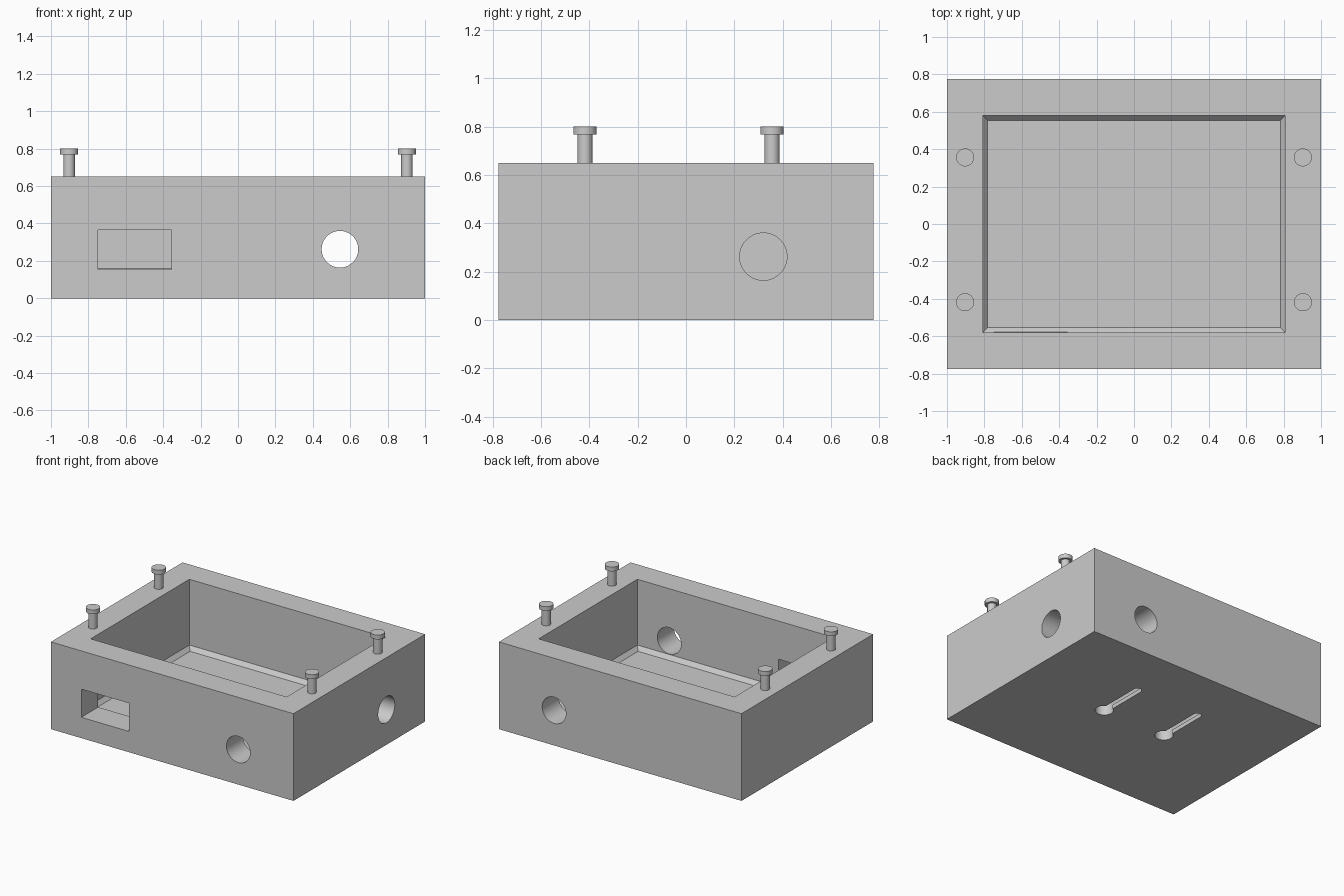
import bpy, bmesh, math
from mathutils import Matrix, Vector

if "Cube" in bpy.data.objects:
    bpy.data.objects.remove(bpy.data.objects["Cube"], do_unlink=True)

grey = bpy.data.materials.new("plain_grey")
grey.use_nodes = True
grey.diffuse_color = (0.6, 0.6, 0.6, 1)
grey.node_tree.nodes["Principled BSDF"].inputs["Base Color"].default_value = (0.6, 0.6, 0.6, 1)


def rect(hx, hy):
    return [(-hx, -hy), (hx, -hy), (hx, hy), (-hx, hy)]


def slot(r, length, n=24):
    """Rounded slot outline running from the origin along +y (a circle if length is 0)."""
    pts = []
    for i in range(2 * n):
        a = math.pi * (i + 0.5) / n
        pts.append((r * math.cos(a), r * math.sin(a) + (length if i < n else 0)))
    return pts


def loft(name, sections, location=(0, 0, 0)):
    """Solid through a stack of (outline, z) sections with equal point counts."""
    bm = bmesh.new()
    rings = [[bm.verts.new((x, y, z)) for x, y in pts] for pts, z in sections]
    bm.faces.new(rings[0][::-1])
    bm.faces.new(rings[-1])
    for a, b in zip(rings, rings[1:]):
        n = len(a)
        for i in range(n):
            j = (i + 1) % n
            bm.faces.new((a[i], a[j], b[j], b[i]))
    bmesh.ops.recalc_face_normals(bm, faces=bm.faces)
    bmesh.ops.translate(bm, vec=Vector(location), verts=bm.verts)
    mesh = bpy.data.meshes.new(name)
    bm.to_mesh(mesh)
    bm.free()
    mesh.materials.append(grey)
    obj = bpy.data.objects.new(name, mesh)
    bpy.context.collection.objects.link(obj)
    return obj


def select(obj):
    bpy.ops.object.select_all(action='DESELECT')
    obj.select_set(True)
    bpy.context.view_layer.objects.active = obj


def cut(target, cutter):
    cutter.hide_render = True
    mod = target.modifiers.new("cut", 'BOOLEAN')
    mod.operation = 'DIFFERENCE'
    mod.solver = 'EXACT'
    mod.object = cutter
    select(target)
    bpy.ops.object.modifier_apply(modifier=mod.name)
    bpy.data.objects.remove(cutter, do_unlink=True)


def smooth(obj):
    select(obj)
    bpy.ops.object.shade_smooth_by_angle(angle=math.radians(30))


# Enclosure block with a cavity whose floor has a chamfered edge
box = loft("enclosure", [(rect(1, 0.775), 0), (rect(1, 0.775), 0.65)])
outer, floor = rect(0.808, 0.581), rect(0.783, 0.554)
cut(box, loft("cavity_cutter", [(floor, 0.13), (outer, 0.16), (outer, 0.8)]))

# Rectangular socket in the front wall
cut(box, loft("socket_cutter", [(rect(0.197, 0.2), 0.155), (rect(0.197, 0.2), 0.365)],
              (-0.552, -0.7, 0)))

# Round cable hole through the front and back walls, another through the +x wall
round_hole = slot(0.098, 0)
through = loft("through_hole_cutter", [(round_hole, -1), (round_hole, 1)])
through.data.transform(Matrix.Translation((0.545, 0, 0.262)) @ Matrix.Rotation(math.pi / 2, 4, 'X'))
cut(box, through)
side = loft("side_hole_cutter", [(round_hole, -0.2), (round_hole, 0.2)])
side.data.transform(Matrix.Translation((0.9, 0.32, 0.262)) @ Matrix.Rotation(math.pi / 2, 4, 'Y'))
cut(box, side)

# Keyhole hangers in the underside: entry hole, narrow slot, wider hidden channel
for x in (-0.263, 0.263):
    for outline, low, high in ((slot(0.062, 0), -0.1, 0.09),
                               (slot(0.029, 0.35), -0.1, 0.05),
                               (slot(0.06, 0.35), 0.03, 0.088)):
        cut(box, loft("keyhole_cutter", [(outline, low), (outline, high)], (x, 0, 0)))
smooth(box)

# Four lid screws standing on the rim, each a shaft with a flat head
shaft, head = slot(0.031, 0), slot(0.048, 0)
for side_name, x in (("left", 0.903), ("right", -0.903)):
    for end_name, y in (("front", -0.418), ("back", 0.356)):
        screw = loft(f"{end_name}_{side_name}_screw",
                     [(shaft, 0.645), (shaft, 0.768), (head, 0.768), (head, 0.8)], (x, y, 0))
        smooth(screw)
